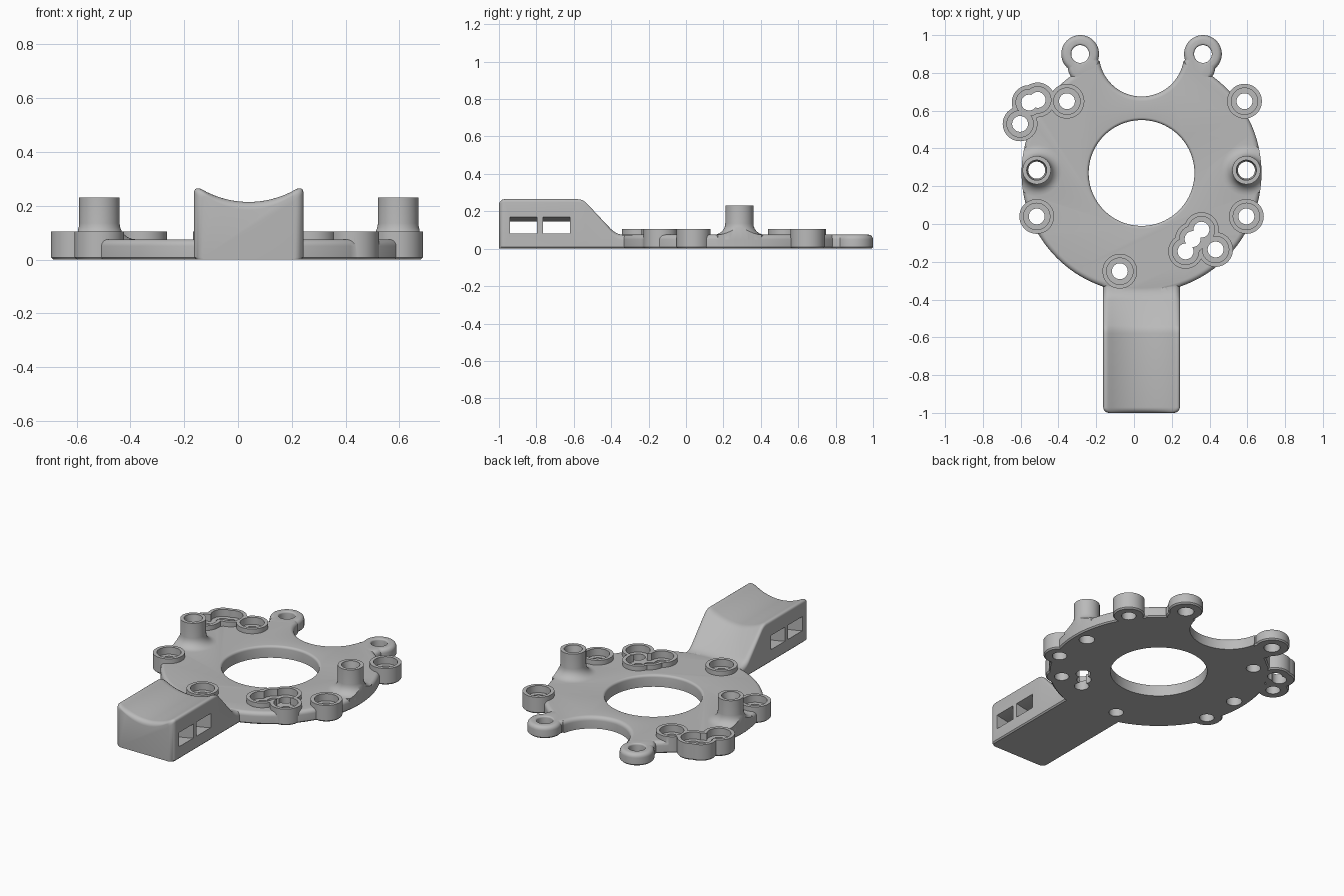
import bpy, bmesh, math

if "Cube" in bpy.data.objects:
    bpy.data.objects.remove(bpy.data.objects["Cube"])

grey = bpy.data.materials.new("plain_grey")
grey.use_nodes = True
grey.diffuse_color = (0.49, 0.49, 0.49, 1)
grey.node_tree.nodes["Principled BSDF"].inputs["Base Color"].default_value = grey.diffuse_color

THICK, LOW, TALL = 0.075, 0.105, 0.23
CX, CY, RADIUS = 0.04, 0.27, 0.635


def loft(name, rings):
    """Closed solid through a row of rings that all have the same point count."""
    bm = bmesh.new()
    rings = [[bm.verts.new(p) for p in ring] for ring in rings]
    count = len(rings[0])
    for a, b in zip(rings, rings[1:]):
        for i in range(count):
            j = (i + 1) % count
            bm.faces.new((a[i], a[j], b[j], b[i]))
    bm.faces.new(rings[0][::-1])
    bm.faces.new(rings[-1])
    bmesh.ops.recalc_face_normals(bm, faces=bm.faces)
    mesh = bpy.data.meshes.new(name)
    bm.to_mesh(mesh)
    bm.free()
    mesh.materials.append(grey)
    obj = bpy.data.objects.new(name, mesh)
    bpy.context.collection.objects.link(obj)
    return obj


def lathe(name, xy, profile, sides=48):
    """Solid turned about a vertical axis from (radius, z) pairs."""
    angles = [math.tau * i / sides for i in range(sides)]
    return loft(name, [[(xy[0] + r * math.cos(a), xy[1] + r * math.sin(a), z) for a in angles]
                       for r, z in profile])


def combine(base, other, operation):
    mod = base.modifiers.new("combine", "BOOLEAN")
    mod.operation, mod.object, mod.solver = operation, other, "MANIFOLD"
    with bpy.context.temp_override(object=base, active_object=base):
        bpy.ops.object.modifier_apply(modifier=mod.name)
    bpy.data.objects.remove(other)


def quarter(steps):
    return [math.pi / 2 * i / steps for i in range(steps + 1)]


def rounded(r, top, fillet):
    """Disc profile with a small chamfer below and a rounded top edge."""
    return [(r - 0.008, 0), (r, 0.008)] + [
        (r - fillet + fillet * math.cos(a), top - fillet + fillet * math.sin(a)) for a in quarter(5)]


def flared(r, top, fillet):
    """Cutter profile for a through hole with a rounded upper rim."""
    return [(r, -0.1)] + [
        (r + fillet - fillet * math.cos(a), top - fillet + fillet * math.sin(a)) for a in quarter(5)
    ] + [(r + fillet, 0.5)]


# Round plate with ears and their necks, then the scooped back edge and centre hole
plate = lathe("mounting_plate", (CX, CY), rounded(RADIUS, THICK, 0.025), 128)
ears = [(CX + s * 0.325, 0.9) for s in (-1, 1)]
for s, p in zip((-1, 1), ears):
    combine(plate, lathe("neck", (CX + s * 0.305, 0.83), rounded(0.085, THICK, 0.025)), "UNION")
    combine(plate, lathe("ear", p, rounded(0.1, THICK, 0.025)), "UNION")
combine(plate, lathe("scoop", (CX, 0.9), flared(0.225, THICK, 0.025), 96), "DIFFERENCE")
combine(plate, lathe("centre_hole", (CX, CY), flared(0.28, THICK, 0.015), 96), "DIFFERENCE")

# Tall posts with flared feet trimmed to the plate rim
posts = [(CX + s * 0.555, 0.285) for s in (-1, 1)]
for p in posts:
    f = 0.06
    foot = [(0.075 + f - f * math.sin(a), THICK + f - f * math.cos(a)) for a in quarter(6)]
    post = lathe("tall_post", p, [(0.075 + f, 0.02)] + foot + [(0.075, TALL)])
    combine(post, lathe("rim_trim", (CX, CY), [(RADIUS, -0.1), (RADIUS, 0.5)], 128), "INTERSECT")
    combine(plate, post, "UNION")

# Handle: saddle-topped sections with rounded edges, sinking into the plate
HALF, EDGE = 0.203, 0.03


def drop(distance):
    """Depth lost to the rounding at a distance from a corner."""
    d = max(EDGE - distance, 0)
    return EDGE - math.sqrt(EDGE * EDGE - d * d)


def handle_section(y, rise):
    shrink = drop(y + 1)
    w = HALF - shrink
    across = [HALF - EDGE * (1 - math.cos(a)) for a in quarter(6)]
    across += [(HALF - EDGE) * (1 - i / 10) for i in range(1, 11)]
    across += [-x for x in reversed(across[:-1])]
    top = []
    for x in across:
        saddle = 0.564 - math.sqrt(0.35 ** 2 - x * x)
        z = 0.073 + rise * (saddle - 0.073) - drop(HALF - abs(x)) - shrink
        top.append((CX + x * w / HALF, y, z))
    return [(CX - w, y, 0.008), (CX - w + 0.008, y, 0),
            (CX + w - 0.008, y, 0), (CX + w, y, 0.008)] + top


stations = [(-1 + EDGE * (1 - math.cos(a)), 1) for a in quarter(5)]
stations += [(-0.58, 1), (-0.565, 0.99), (-0.55, 0.965), (-0.535, 0.91), (-0.4, 0.165),
             (-0.38, 0.08), (-0.36, 0.03), (-0.335, 0), (-0.27, 0)]
handle = loft("handle", [handle_section(y, rise) for y, rise in stations])

# Two curved strap tunnels through the handle
xs = [0.25 * i / 8 for i in range(-8, 9)]
tunnel = [(x, 0.055 + 0.6 * x * x) for x in xs] + [(x, 0.145 + 0.6 * x * x) for x in reversed(xs)]
for start in (-0.94, -0.765):
    cutter = loft("strap_tunnel", [[(CX + x, y, z) for x, z in tunnel]
                                   for y in (start, start + 0.144)])
    combine(handle, cutter, "DIFFERENCE")
combine(plate, handle, "UNION")

# Low screw bosses, single and clustered
bosses = [(-0.355, 0.65), (0.585, 0.65), (-0.515, 0.04), (0.595, 0.04), (-0.075, -0.25),
          (-0.603, 0.53), (-0.555, 0.643), (-0.51, 0.657),
          (0.273, -0.145), (0.31, -0.08), (0.357, -0.03), (0.432, -0.135)]
for p in bosses:
    combine(plate, lathe("low_boss", p, [(0.084, 0), (0.092, 0.008), (0.092, LOW)]), "UNION")

# Stepped screw holes
for p in bosses:
    combine(plate, lathe("screw_hole", p, [(0.042, -0.1), (0.042, 0.06), (0.07, 0.06), (0.07, 0.5)]),
            "DIFFERENCE")
for p in posts:
    combine(plate, lathe("post_hole", p, [(0.045, -0.1), (0.045, 0.2), (0.053, 0.22), (0.053, 0.5)]),
            "DIFFERENCE")
for p in ears:
    combine(plate, lathe("ear_hole", p, flared(0.047, THICK, 0.01)), "DIFFERENCE")

bpy.ops.object.select_all(action="DESELECT")
plate.select_set(True)
bpy.context.view_layer.objects.active = plate
bpy.ops.object.shade_smooth_by_angle(angle=math.radians(35))
